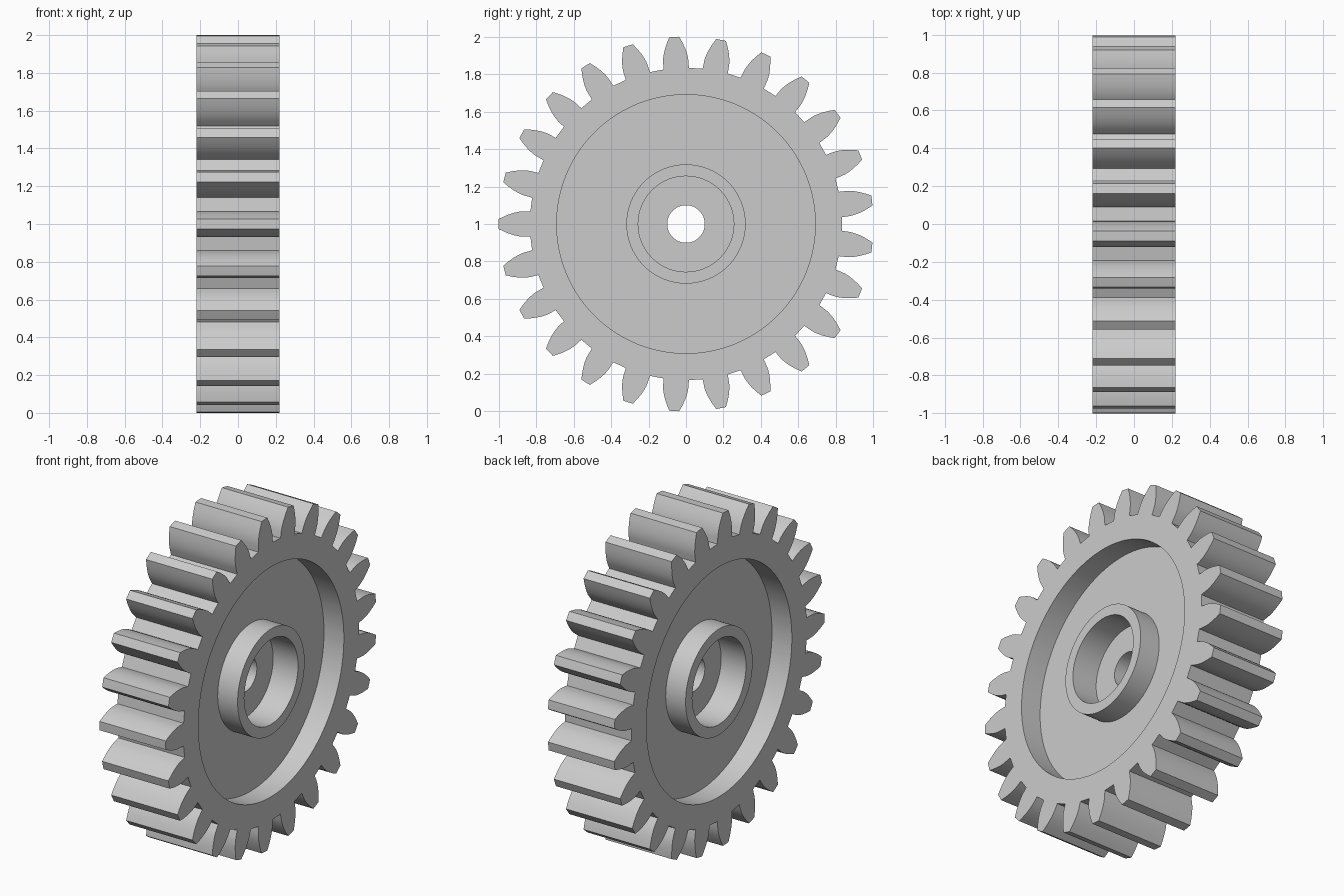
import bpy, bmesh
from math import pi, sin, cos, tan, acos

cube = bpy.data.objects.get("Cube")
if cube:
    bpy.data.objects.remove(cube)

# Gear proportions
TEETH = 25
HALF_WIDTH = 0.22
ROOT_R, BASE_R = 0.833, 0.87
BASE_HALF_ANGLE = 0.0777


def involute_half_angle(radius):
    """Half the angle a tooth covers at a given radius."""
    a = acos(min(1, BASE_R / radius))
    return BASE_HALF_ANGLE - (tan(a) - a)


# One tooth as (angle, radius): rising flank, tip, falling flank, gap floor
flank = [(BASE_HALF_ANGLE + 0.004, ROOT_R)]
flank += [(involute_half_angle(r), r) for r in (BASE_R, 0.89, 0.915, 0.94, 0.97, 1.0)]
tooth = [(-a, r) for a, r in flank] + [(0, 1.0)] + flank[::-1]
tooth.append((pi / TEETH, ROOT_R * cos(pi / TEETH - flank[0][0])))

outline = []
for i in range(TEETH):
    centre = pi + i * 2 * pi / TEETH
    outline += [(centre + a, r) for a, r in tooth]

# Cross-section of one side, from rim to bore: (radius, distance from middle)
# A radius of None follows the toothed outline
side = [(None, HALF_WIDTH),
        (0.69, HALF_WIDTH), (0.69, 0.088),       # recess wall
        (0.318, 0.088), (0.318, HALF_WIDTH),     # hub outside
        (0.255, HALF_WIDTH), (0.255, 0.055),     # hub counterbore
        (0.1, 0.055)]                            # shaft hole
section = side + [(r, -x) for r, x in reversed(side)]

# Sweep the section around the axle
bm = bmesh.new()
rings = []
for radius, x in section:
    rings.append([bm.verts.new((x, (radius or r) * cos(a), 1 + (radius or r) * sin(a)))
                  for a, r in outline])
count = len(outline)
for k, ring in enumerate(rings):
    following = rings[(k + 1) % len(rings)]
    for i in range(count):
        j = (i + 1) % count
        bm.faces.new((ring[i], ring[j], following[j], following[i]))
bmesh.ops.recalc_face_normals(bm, faces=bm.faces)

mesh = bpy.data.meshes.new("spur_gear")
bm.to_mesh(mesh)
bm.free()
gear = bpy.data.objects.new("spur_gear", mesh)
bpy.context.collection.objects.link(gear)

# Plain grey material
grey = bpy.data.materials.new("light_grey")
grey.use_nodes = True
colour = (0.6, 0.6, 0.6, 1)
grey.diffuse_color = colour
grey.node_tree.nodes["Principled BSDF"].inputs["Base Color"].default_value = colour
mesh.materials.append(grey)

# Smooth round walls, sharp edges
bpy.ops.object.select_all(action='DESELECT')
gear.select_set(True)
bpy.context.view_layer.objects.active = gear
bpy.ops.object.shade_smooth_by_angle(angle=0.5)
